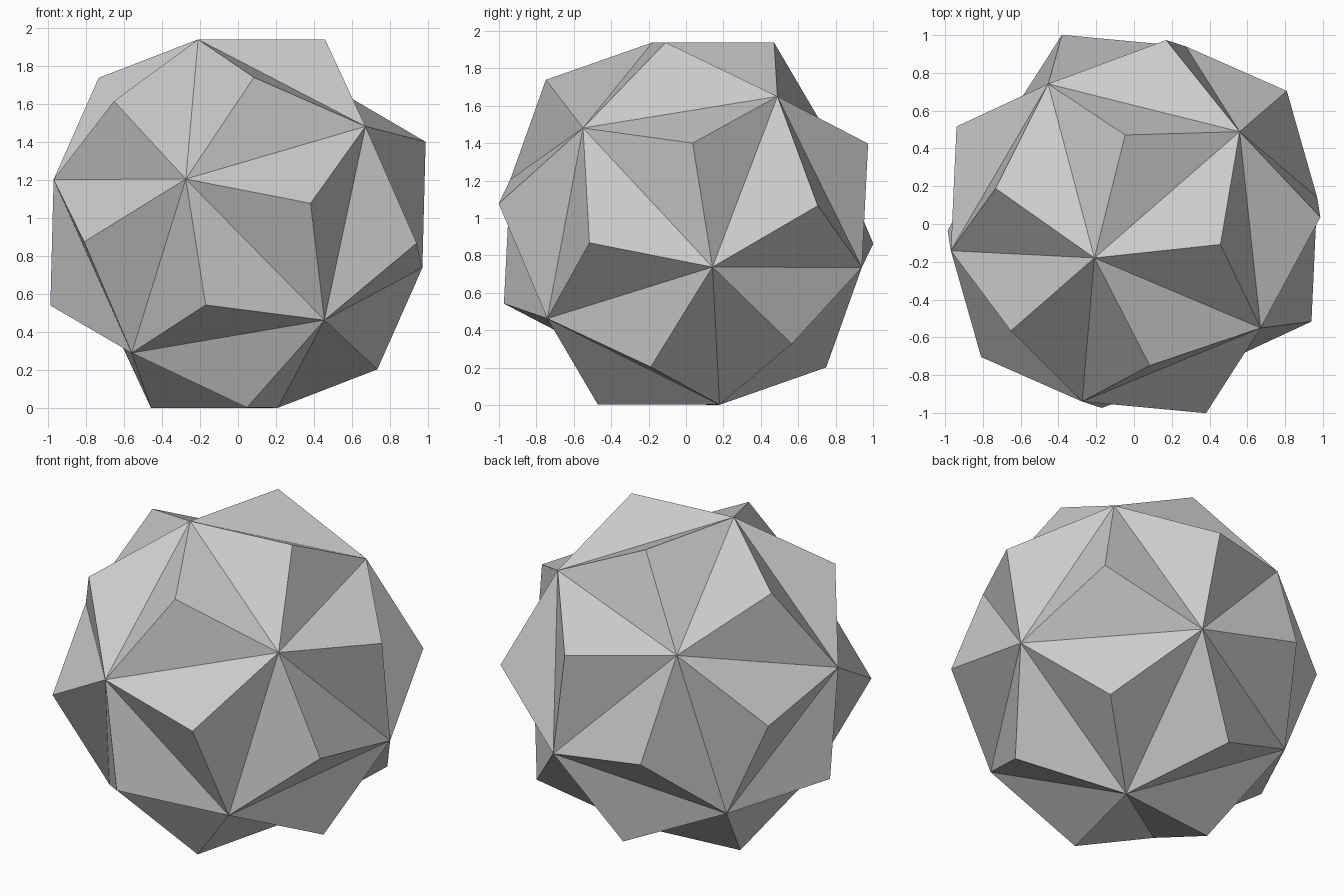
import bpy
import bmesh
from mathutils import Matrix, Vector

cube = bpy.data.objects.get("Cube")
if cube:
    bpy.data.objects.remove(cube, do_unlink=True)

BASE_RADIUS = 1.007    # icosahedron corners
PEAK_RADIUS = 1.077    # tips of the pyramids
CENTRE = Vector((0, 0, 0.97))

# Single grey material
grey = bpy.data.materials.new("light grey")
grey.use_nodes = True
colour = (0.6, 0.6, 0.6, 1)
grey.diffuse_color = colour
grey.node_tree.nodes["Principled BSDF"].inputs["Base Color"].default_value = colour

# Tilted frame: one corner points along the pole, a neighbour sets the twist
pole = Vector((-0.21, -0.18, 0.97)).normalized()
neighbour = Vector((0.67, -0.55, 0.51))
side = (neighbour - pole * neighbour.dot(pole)).normalized()
tilt = Matrix((side, pole.cross(side), pole)).transposed()

# Icosahedron with a raised three-sided pyramid on every face
bm = bmesh.new()
bmesh.ops.create_icosphere(bm, subdivisions=1, radius=BASE_RADIUS)
peaks = bmesh.ops.poke(bm, faces=bm.faces[:])["verts"]
for v in peaks:
    v.co = v.co.normalized() * PEAK_RADIUS
for v in bm.verts:
    v.co = tilt @ v.co + CENTRE
bmesh.ops.recalc_face_normals(bm, faces=bm.faces[:])

mesh = bpy.data.meshes.new("stellated_ball")
bm.to_mesh(mesh)
bm.free()
mesh.materials.append(grey)
ball = bpy.data.objects.new("stellated_ball", mesh)
bpy.context.collection.objects.link(ball)
